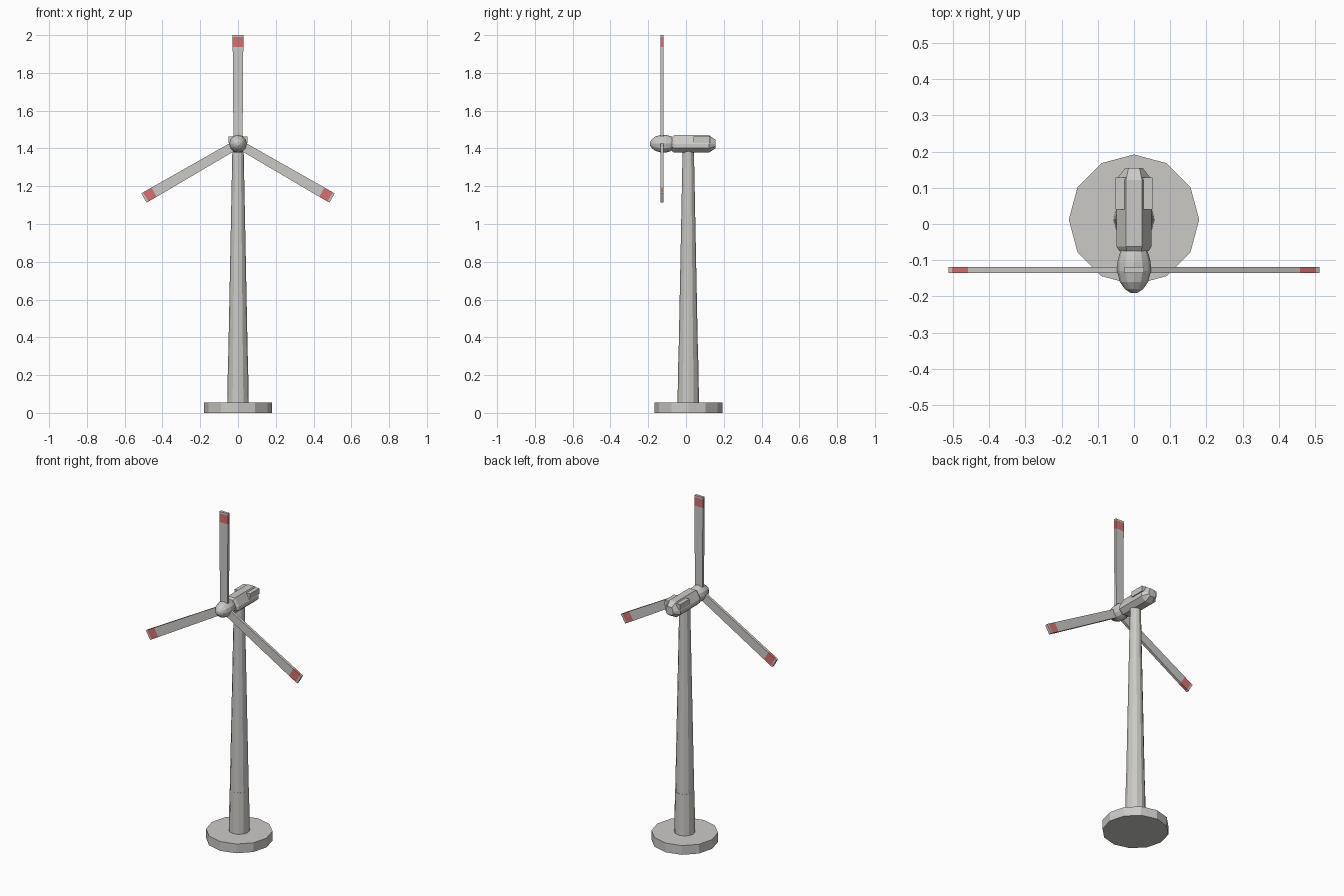
import bpy, bmesh, math
from mathutils import Matrix, Vector

if "Cube" in bpy.data.objects:
    bpy.data.objects.remove(bpy.data.objects["Cube"])


def material(name, rgb):
    m = bpy.data.materials.new(name)
    m.diffuse_color = (*rgb, 1)
    m.use_nodes = True
    m.node_tree.nodes["Principled BSDF"].inputs["Base Color"].default_value = m.diffuse_color
    return m


GREY = material("pale_grey", (0.60, 0.59, 0.565))
RED = material("tip_red", (0.66, 0.165, 0.16))
HUB = Vector((0, -0.127, 1.425))
CY = 0.012  # tower axis


def loft(name, rings, band=None):
    """Skin a list of equal-length point rings; segment `band` is red."""
    bm = bmesh.new()
    vs = [[bm.verts.new(p) for p in r] for r in rings]
    n = len(rings[0])
    for s in range(len(vs) - 1):
        for i in range(n):
            j = (i + 1) % n
            f = bm.faces.new((vs[s][i], vs[s][j], vs[s + 1][j], vs[s + 1][i]))
            f.material_index = int(s == band)
    bm.faces.new(vs[0][::-1])
    bm.faces.new(vs[-1])
    bmesh.ops.recalc_face_normals(bm, faces=bm.faces[:])
    me = bpy.data.meshes.new(name)
    bm.to_mesh(me)
    bm.free()
    me.materials.append(GREY)
    me.materials.append(RED)
    ob = bpy.data.objects.new(name, me)
    bpy.context.collection.objects.link(ob)
    return ob


def circle(r, n=12):
    return [(r * math.cos(2 * math.pi * i / n), r * math.sin(2 * math.pi * i / n))
            for i in range(n)]


def upright(name, profile):
    return loft(name, [[(x, y + CY, z) for x, y in circle(r)] for r, z in profile])


# Foundation disc and tapered tower
upright("foundation", [(0.18, 0), (0.18, 0.055)])
upright("lower_tower", [(0.057, 0.05), (0.0525, 0.30)])
upright("upper_tower", [(0.0515, 0.30), (0.03, 1.39)])


# Nacelle: eight-sided housing with tapered ends
def section(y, w, top_w, z0, z1, z2, z3):
    half = [(top_w, z0), (w, z1), (w, z2), (top_w, z3)]
    pts = half + [(-x, z) for x, z in reversed(half)]
    return [(x, y, z) for x, z in pts]


loft("nacelle", [
    section(-0.075, 0.040, 0.020, 1.386, 1.408, 1.424, 1.460),
    section(-0.062, 0.049, 0.022, 1.378, 1.402, 1.424, 1.470),
    section(0.122, 0.049, 0.022, 1.378, 1.402, 1.424, 1.470),
    section(0.155, 0.024, 0.015, 1.400, 1.410, 1.424, 1.447),
])

# Cooling box across the rear of the housing
loft("rear_box", [[(x, y, z) for x, z in
                   ((-0.051, 1.430), (0.051, 1.430), (0.051, 1.463), (-0.051, 1.463))]
                  for y in (0.04, 0.128)])

# Rounded spinner
spinner = [(-0.190, 0.010), (-0.180, 0.025), (-0.160, 0.039), (-0.130, 0.047),
           (-0.105, 0.046), (-0.085, 0.041), (-0.068, 0.034)]
loft("spinner", [[(x, y, HUB.z + z) for x, z in circle(r)] for y, r in spinner])

# Three blades with red bands near the tips
stations = [(0.02, 0.024), (0.513, 0.028), (0.564, 0.028), (0.575, 0.028)]
for k in range(3):
    rings = [[(-w, -0.008, d), (w, -0.008, d), (w, 0.008, d), (-w, 0.008, d)]
             for d, w in stations]
    blade = loft("blade_%d" % (k + 1), rings, band=1)
    blade.data.transform(Matrix.Translation(HUB)
                         @ Matrix.Rotation(math.radians(120 * k), 4, 'Y'))
